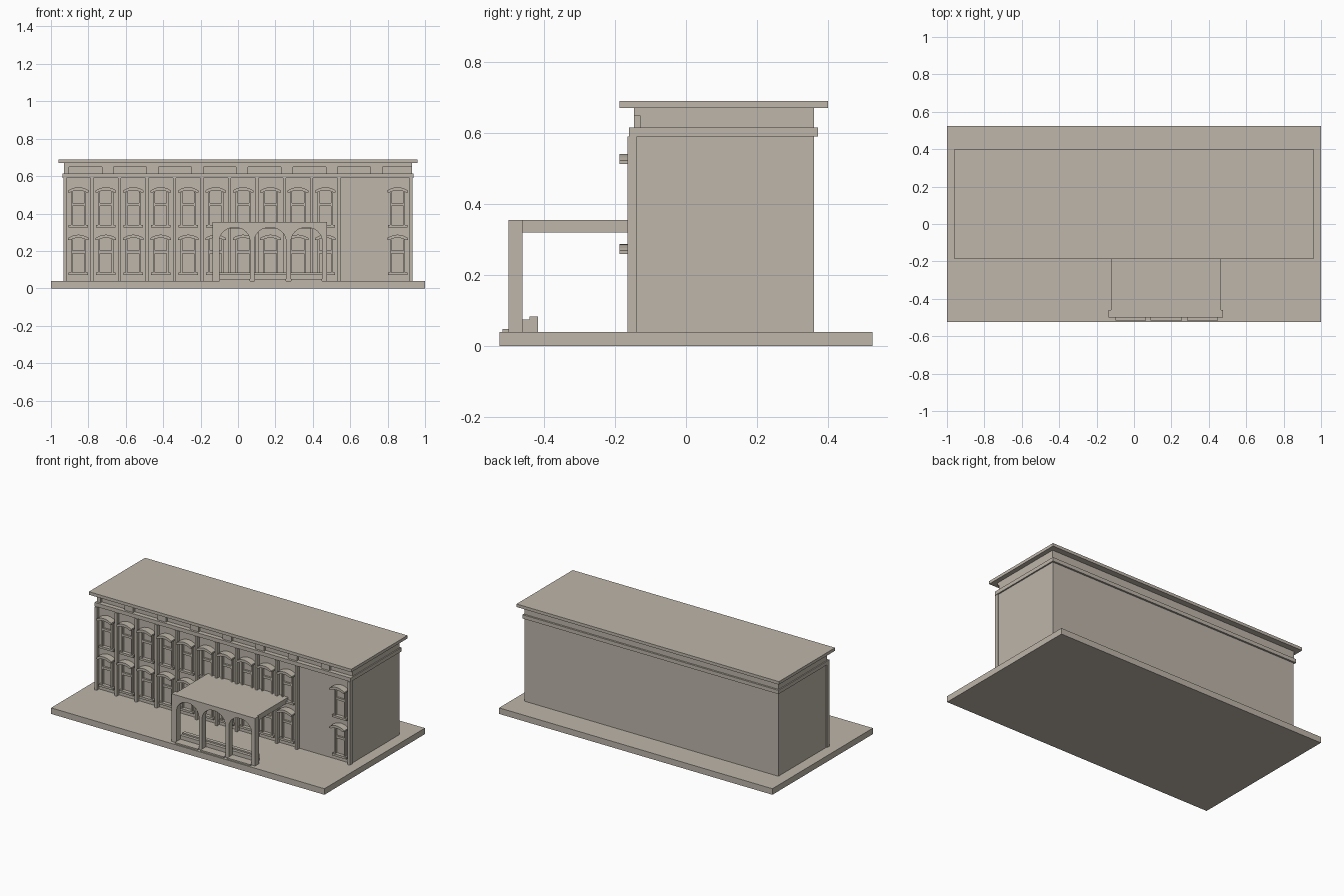
import bpy, bmesh, math

if "Cube" in bpy.data.objects:
    bpy.data.objects.remove(bpy.data.objects["Cube"])

stone = bpy.data.materials.new("warm_stone")
stone.diffuse_color = (0.51, 0.465, 0.40, 1)
stone.use_nodes = True
stone.node_tree.nodes["Principled BSDF"].inputs["Base Color"].default_value = stone.diffuse_color


def finish(name, bm):
    bmesh.ops.recalc_face_normals(bm, faces=bm.faces)
    mesh = bpy.data.meshes.new(name)
    bm.to_mesh(mesh)
    bm.free()
    mesh.materials.append(stone)
    obj = bpy.data.objects.new(name, mesh)
    bpy.context.collection.objects.link(obj)
    return obj


def add_box(bm, x0, x1, y0, y1, z0, z1):
    vs = bmesh.ops.create_cube(bm, size=1)["verts"]
    for v in vs:
        v.co = ((x0 + x1) / 2 + v.co.x * (x1 - x0),
                (y0 + y1) / 2 + v.co.y * (y1 - y0),
                (z0 + z1) / 2 + v.co.z * (z1 - z0))


def boxes(name, items):
    bm = bmesh.new()
    for b in items:
        add_box(bm, *b)
    return finish(name, bm)


def add_profile(bm, pts, y0, y1):
    """Extrude an outline in the XZ plane from y0 to y1."""
    face = bm.faces.new([bm.verts.new((x, y0, z)) for x, z in pts])
    ret = bmesh.ops.extrude_face_region(bm, geom=[face])
    for g in ret["geom"]:
        if isinstance(g, bmesh.types.BMVert):
            g.co.y = y1


# Main masses
boxes("ground_slab", [(-1, 1, -0.525, 0.525, 0, 0.04)])
boxes("main_block", [(-0.928, 0.928, -0.14, 0.36, 0.04, 0.59)])
boxes("cornice", [(-0.937, 0.937, -0.16, 0.372, 0.59, 0.615)])
boxes("roof", [(-0.96, 0.96, -0.187, 0.4, 0.67, 0.69)])

# Attic band with shallow recesses along the front
attic = [(-0.93, 0.93, -0.13, 0.36, 0.615, 0.67),
         (-0.93, 0.93, -0.146, -0.13, 0.65, 0.67),
         (-0.93, -0.904, -0.146, -0.13, 0.615, 0.65)]
for i in range(7):
    x = -0.904 + 0.2395 * i
    attic.append((x + 0.176, x + 0.2395, -0.146, -0.13, 0.615, 0.65))
boxes("attic_band", attic)

# Front pilasters
edges = [-0.926 + 0.1467 * i for i in range(11)] + [0.926]
boxes("pilasters", [(x - 0.008, x + 0.008, -0.165, -0.138, 0.04, 0.59) for x in edges])

# Windows: arched hood, jambs, sash bar and sill
hoods, frames = bmesh.new(), bmesh.new()
for cx in [-0.853 + 0.1467 * i for i in range(10)] + [0.853]:
    for dz in (0, -0.254):
        N = 8
        ts = [-1 + 2 * i / N for i in range(N + 1)]
        outer = [(cx + 0.055 * t, dz + 0.541 - 0.018 * t * t) for t in ts]
        inner = [(cx + 0.043 * t, dz + 0.524 - 0.011 * t * t) for t in reversed(ts)]
        ends = [(cx + 0.055, dz + 0.513)], [(cx - 0.055, dz + 0.513)]
        add_profile(hoods, outer + ends[0] + inner + ends[1], -0.187, -0.138)
        for s in (-1, 1):
            x = cx + s * 0.036
            add_box(frames, x - 0.005, x + 0.005, -0.156, -0.138, dz + 0.338, dz + 0.516)
        add_box(frames, cx - 0.032, cx + 0.032, -0.152, -0.138, dz + 0.44, dz + 0.455)
        add_box(frames, cx - 0.052, cx + 0.052, -0.163, -0.138, dz + 0.324, dz + 0.338)
finish("window_hoods", hoods)
finish("window_frames", frames)

# Portico: arcaded front wall, flat roof, thresholds and inner steps
openings = [(-0.1, 0.064), (0.087, 0.257), (0.283, 0.45)]
outline = [(-0.137, 0.355), (-0.137, 0.04)]
for a, b in openings:
    outline.append((a, 0.04))
    for i in range(13):
        ang = math.pi * (1 - i / 12)
        outline.append(((a + b) / 2 + (b - a) / 2 * math.cos(ang), 0.252 + 0.074 * math.sin(ang)))
    outline.append((b, 0.04))
outline += [(0.475, 0.04), (0.475, 0.355)]
bm = bmesh.new()
add_profile(bm, outline, -0.5, -0.46)
finish("portico_arcade", bm)
boxes("portico_roof", [(-0.123, 0.465, -0.462, -0.138, 0.32, 0.355)])
boxes("portico_thresholds", [(a, b, -0.517, -0.46, 0.04, 0.049) for a, b in openings])
boxes("portico_steps", [(-0.1, 0.45, -0.46, -0.44, 0.04, 0.075),
                        (-0.1, 0.45, -0.44, -0.416, 0.04, 0.084)])
